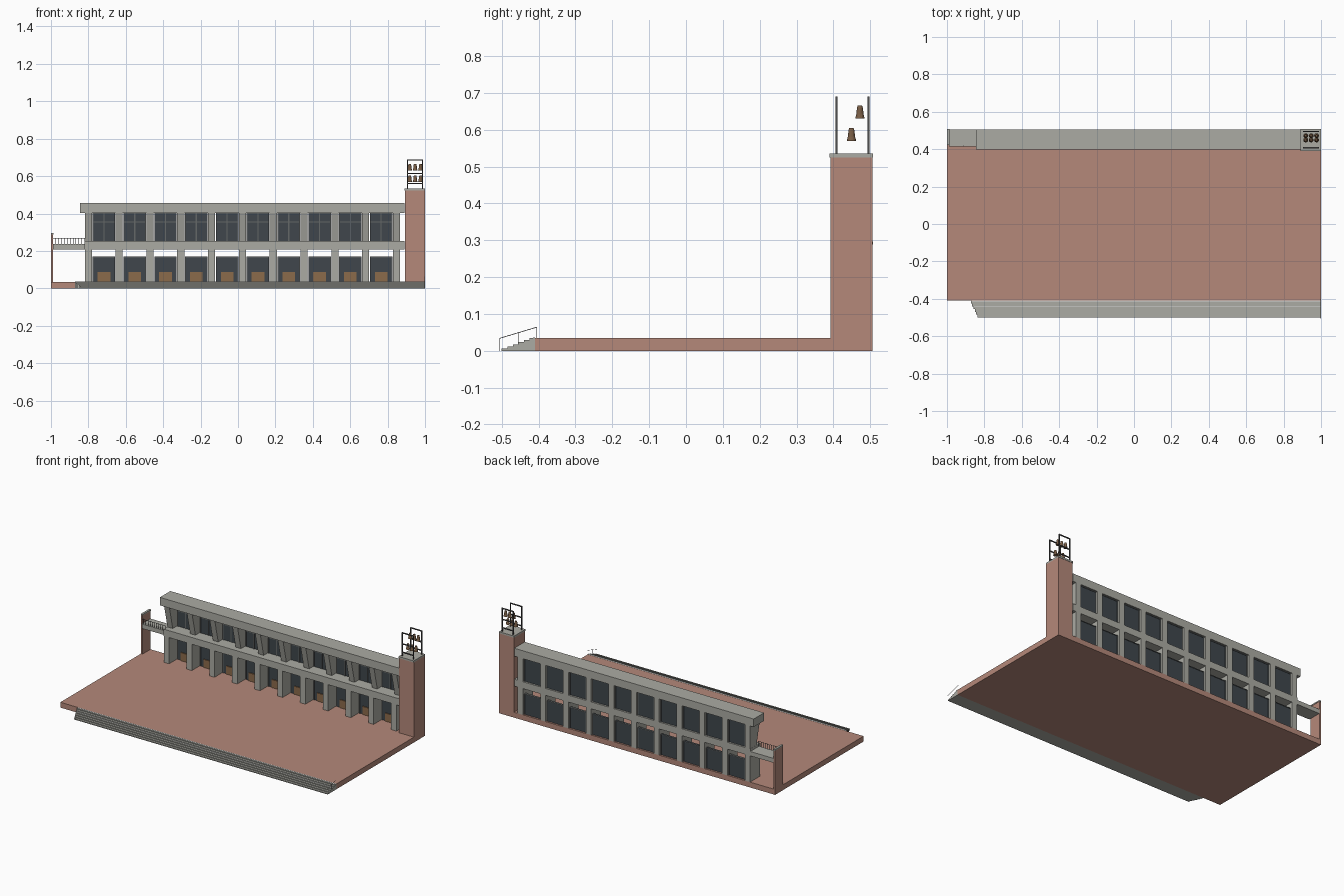
import bpy, bmesh, math
from mathutils import Vector

cube = bpy.data.objects.get("Cube")
if cube:
    bpy.data.objects.remove(cube, do_unlink=True)


def material(name, color):
    m = bpy.data.materials.new(name)
    m.use_nodes = True
    rgba = (*color, 1)
    m.diffuse_color = rgba
    m.node_tree.nodes["Principled BSDF"].inputs["Base Color"].default_value = rgba
    return m


BRICK = material("brick", (0.46, 0.25, 0.195))
CONCRETE = material("concrete", (0.41, 0.41, 0.37))
EDGING = material("light edging", (0.70, 0.70, 0.70))
GLASS = material("dark glass", (0.05, 0.062, 0.072))
FRAME = material("window frame", (0.13, 0.14, 0.14))
WOOD = material("wood", (0.26, 0.145, 0.07))
BRONZE = material("bronze", (0.19, 0.11, 0.06))
METAL = material("dark metal", (0.08, 0.08, 0.08))


def finish(name, bm, mat):
    bmesh.ops.recalc_face_normals(bm, faces=bm.faces)
    mesh = bpy.data.meshes.new(name)
    bm.to_mesh(mesh)
    bm.free()
    mesh.materials.append(mat)
    ob = bpy.data.objects.new(name, mesh)
    bpy.context.collection.objects.link(ob)
    return ob


def add_prism(bm, x0, x1, profile):
    """Extrude a closed (y, z) profile from x0 to x1."""
    a = [bm.verts.new((x0, y, z)) for y, z in profile]
    b = [bm.verts.new((x1, y, z)) for y, z in profile]
    bm.faces.new(a)
    bm.faces.new(b[::-1])
    for i in range(len(a)):
        j = (i + 1) % len(a)
        bm.faces.new((a[i], a[j], b[j], b[i]))


def prisms(name, mat, items):
    bm = bmesh.new()
    for x0, x1, profile in items:
        add_prism(bm, x0, x1, profile)
    return finish(name, bm, mat)


def block(x0, x1, y0, y1, z0, z1):
    return x0, x1, [(y0, z0), (y1, z0), (y1, z1), (y0, z1)]


def rods(name, mat, segments, radius):
    """Thin bars between pairs of points."""
    bm = bmesh.new()
    for p, q in segments:
        p, q = Vector(p), Vector(q)
        d = q - p
        rot = d.to_track_quat("Z", "Y").to_matrix().to_4x4()
        rot.translation = (p + q) / 2
        bmesh.ops.create_cone(bm, cap_ends=True, segments=6, radius1=radius,
                              radius2=radius, depth=d.length, matrix=rot)
    return finish(name, bm, mat)


FLOOR, BACK = 0.035, 0.506
BEAM_LOW, BEAM_TOP, ROOF_LOW = 0.207, 0.252, 0.403
BAYS = 10
PITCH = 0.1647
bay_x = [-0.717 + PITCH * i for i in range(BAYS)]
fin_x = [-0.8 + PITCH * i for i in range(BAYS + 1)]

# Brick plaza
prisms("plaza", BRICK, [block(-1, 1, -0.41, BACK, 0, FLOOR)])

# Entrance steps with light edging on two treads
STEPS = 6
prisms("entrance_steps", CONCRETE, [
    block(-0.872 + 0.007 * i, 1, -0.425 - 0.015 * i, -0.41 - 0.015 * i,
          0, FLOOR * (1 - i / STEPS)) for i in range(STEPS)])
prisms("step_edging", EDGING, [
    block(-0.872 + 0.007 * i, 1, -0.415 - 0.015 * i, -0.41 - 0.015 * i,
          FLOOR * (1 - i / STEPS), FLOOR * (1 - i / STEPS) + 0.001) for i in (0, 2)])

# Handrail at the end of the steps
rail_end = [(0.998, -0.505 + 0.05 * i, 0.034 + 0.015 * i) for i in range(3)]
rods("step_handrail", METAL,
     [(rail_end[0], rail_end[2])] + [((x, y, z - 0.034), (x, y, z)) for x, y, z in rail_end],
     0.0009)

# Concrete slabs, with the side balcony
prisms("roof_slab", CONCRETE, [block(-0.845, 0.89, 0.398, BACK, ROOF_LOW, 0.455)])
prisms("middle_slab", CONCRETE, [block(-0.82, 0.89, 0.402, BACK, BEAM_LOW, BEAM_TOP)])
prisms("balcony_slab", CONCRETE, [block(-0.988, -0.82, 0.415, BACK, BEAM_LOW, 0.236)])

# Deep fins: straight below, leaning outward above
prisms("lower_fins", CONCRETE,
       [block(x - 0.019, x + 0.019, 0.402, BACK, FLOOR, BEAM_LOW) for x in fin_x])
prisms("upper_fins", CONCRETE,
       [(x - 0.019, x + 0.019,
         [(0.44, BEAM_TOP), (BACK, BEAM_TOP), (BACK, ROOF_LOW), (0.405, ROOF_LOW)])
        for x in fin_x])

# Glazing
W = 0.058
prisms("lower_windows", GLASS,
       [block(x - W, x + W, 0.484, 0.494, FLOOR, 0.17) for x in bay_x])
prisms("upper_windows", GLASS,
       [block(x - W, x + W, 0.484, 0.494, BEAM_TOP, ROOF_LOW) for x in bay_x])

# Window frames on both sides, mullions on the front
bars = []
for x in bay_x:
    for z0, z1 in ((FLOOR, 0.17), (BEAM_TOP, ROOF_LOW)):
        for s in (-1, 1):
            bars.append(block(x + s * W - 0.002, x + s * W + 0.002, 0.481, 0.497, z0, z1))
        bars.append(block(x - W, x + W, 0.481, 0.497, z1 - 0.004, z1))
    bars.append(block(x - 0.003, x + 0.003, 0.480, 0.484, BEAM_TOP, ROOF_LOW))
    bars.append(block(x - W, x + W, 0.480, 0.484, 0.352, 0.357))
prisms("window_frames", FRAME, bars)

# Wooden panels at the foot of the lower windows
prisms("wooden_panels", WOOD,
       [block(x - 0.034, x + 0.034, 0.478, 0.484, FLOOR, 0.088) for x in bay_x])

# Balcony end wall and railing
prisms("balcony_end_wall", BRICK, [block(-1, -0.988, 0.425, BACK, FLOOR, 0.288)])
prisms("end_wall_cap", CONCRETE, [block(-1, -0.986, 0.422, 0.508, 0.288, 0.296)])
rail_y = 0.417
baluster_x = [-0.975 + 0.0155 * i for i in range(11)]
rods("balcony_railing", METAL,
     [((-0.988, rail_y, 0.268), (-0.815, rail_y, 0.268))]
     + [((x, rail_y, 0.236), (x, rail_y, 0.268)) for x in baluster_x], 0.0015)

# Bell tower
prisms("tower", BRICK, [block(0.893, 1, 0.392, BACK, 0, 0.524)])
prisms("tower_cap", CONCRETE, [block(0.89, 1, 0.39, 0.508, 0.524, 0.535)])
frame = []
for y in (0.408, 0.495):
    frame += [block(x - 0.003, x + 0.003, y - 0.003, y + 0.003, 0.535, 0.69)
              for x in (0.906, 0.986)]
    frame += [block(0.906, 0.986, y - 0.003, y + 0.003, z - 0.003, z + 0.003)
              for z in (0.56, 0.615, 0.687)]
prisms("bell_frame", METAL, frame)

# Two rows of bells, each turned from a profile
bell_profile = [(0.0, 0.018), (0.006, 0.018), (0.008, 0.012), (0.01, -0.006),
                (0.013, -0.017), (0.0, -0.017)]
for row, (y, z) in enumerate(((0.472, 0.647), (0.449, 0.586))):
    for col in range(3):
        bm = bmesh.new()
        pts = [bm.verts.new((r, 0, h)) for r, h in bell_profile]
        edges = [bm.edges.new(pair) for pair in zip(pts, pts[1:])]
        bmesh.ops.spin(bm, geom=pts + edges, axis=(0, 0, 1), cent=(0, 0, 0),
                       angle=math.tau, steps=12)
        bmesh.ops.remove_doubles(bm, verts=bm.verts, dist=0.0001)
        bell = finish(f"bell_{row}_{col}", bm, BRONZE)
        bell.location = (0.918 + 0.029 * col, y, z)
